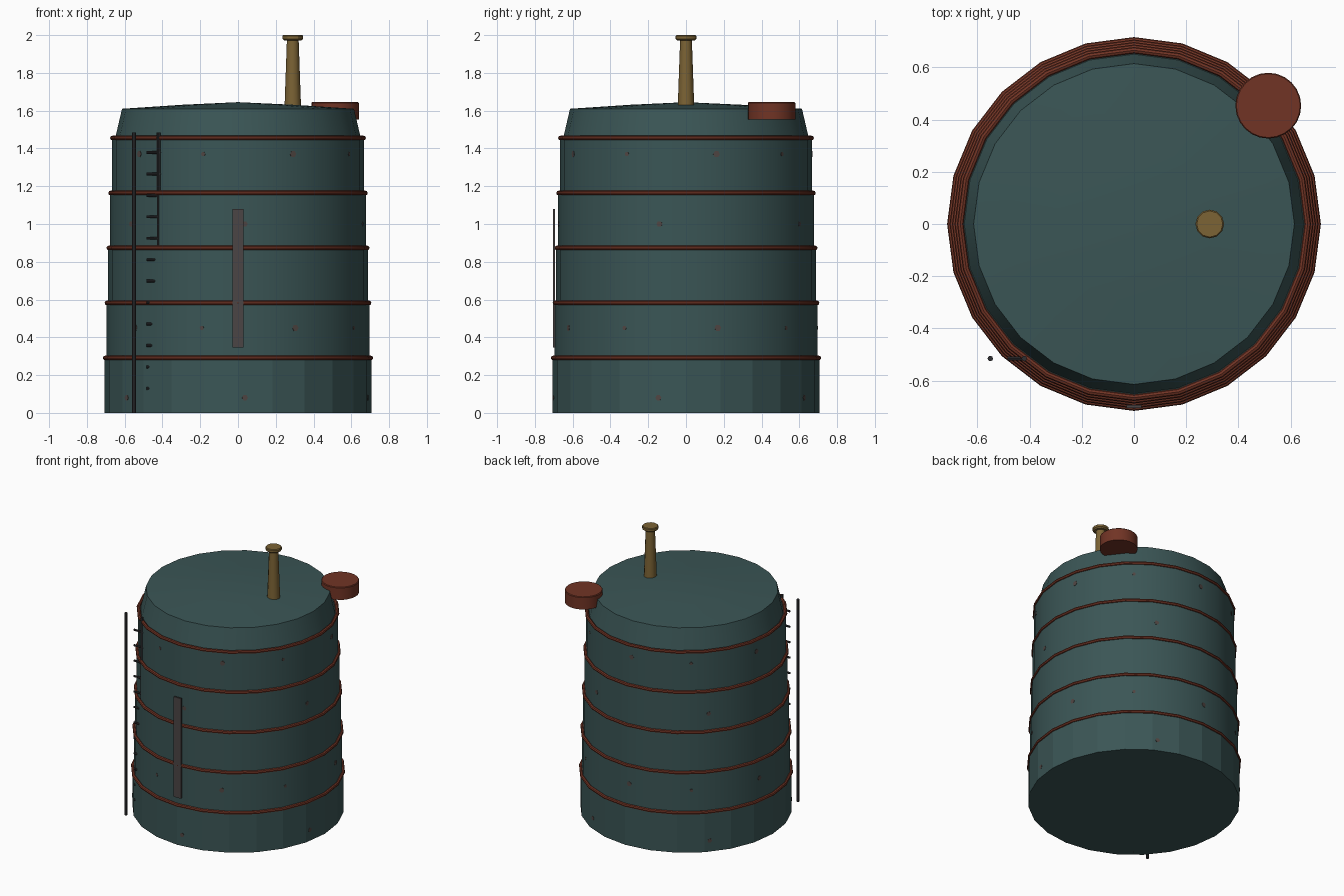
import bpy, bmesh, math
from mathutils import Matrix, Vector

cube = bpy.data.objects.get("Cube")
if cube:
    bpy.data.objects.remove(cube, do_unlink=True)


def material(name, rgb):
    m = bpy.data.materials.new(name)
    m.use_nodes = True
    m.diffuse_color = (*rgb, 1)
    m.node_tree.nodes["Principled BSDF"].inputs["Base Color"].default_value = (*rgb, 1)
    return m


TEAL = material("teal paint", (0.043, 0.092, 0.092))
RUST = material("rust red", (0.165, 0.034, 0.018))
BRASS = material("dull brass", (0.2, 0.125, 0.035))
GREY = material("warm grey", (0.07, 0.06, 0.06))
IRON = material("dark iron", (0.028, 0.028, 0.031))
STAIN = material("rust stain", (0.08, 0.06, 0.055))

SIDES = 24


def finish(name, bm, mat, smooth=True):
    bmesh.ops.recalc_face_normals(bm, faces=bm.faces)
    mesh = bpy.data.meshes.new(name)
    bm.to_mesh(mesh)
    bm.free()
    mesh.materials.append(mat)
    ob = bpy.data.objects.new(name, mesh)
    bpy.context.collection.objects.link(ob)
    if smooth:
        bpy.ops.object.select_all(action="DESELECT")
        ob.select_set(True)
        bpy.context.view_layer.objects.active = ob
        bpy.ops.object.shade_smooth_by_angle(angle=math.radians(30))
    return ob


def lathe(name, profile, mat, sides=SIDES, center=(0, 0), smooth=True, closed=False):
    """Turn (radius, z) points about a vertical axis; open profiles get capped."""
    bm = bmesh.new()
    loops = []
    for r, z in profile:
        if r == 0:
            loops.append([bm.verts.new((*center, z))] * sides)
        else:
            loops.append([bm.verts.new((center[0] + r * math.cos(math.tau * i / sides),
                                        center[1] + r * math.sin(math.tau * i / sides), z))
                          for i in range(sides)])
    pairs = list(zip(loops, loops[1:]))
    if closed:
        pairs.append((loops[-1], loops[0]))
    for a, b in pairs:
        for i in range(sides):
            j = (i + 1) % sides
            bm.faces.new(list(dict.fromkeys((a[i], a[j], b[j], b[i]))))
    if not closed:
        for r_z, loop in ((profile[0], loops[0]), (profile[-1], loops[-1])):
            if r_z[0]:
                bm.faces.new(loop)
    return finish(name, bm, mat, smooth)


def box(name, center, size, mat):
    bm = bmesh.new()
    bmesh.ops.create_cube(bm, size=1, matrix=Matrix.Translation(center) @ Matrix.Diagonal((*size, 1)))
    return finish(name, bm, mat, False)


# Stacked shell courses, each a little narrower, with a rust hoop on every seam
COURSE = 0.291
radii = [0.706 - 0.0095 * i for i in range(5)]
for i, r in enumerate(radii):
    low, high = i * COURSE, (i + 1) * COURSE
    lathe(f"shell_course_{i + 1}", [(r, low), (r, high)], TEAL, smooth=i > 0)
    hoop = [(r - 0.003 + 0.0125 * math.cos(math.tau * k / 8),
             high + 0.0125 * math.sin(math.tau * k / 8)) for k in range(8)]
    lathe(f"hoop_{i + 1}", hoop, RUST, closed=True)

# Tapered shoulder and shallow roof
lathe("roof", [(0.65, 5 * COURSE), (0.614, 1.61), (0.3, 1.631), (0, 1.645)], TEAL)

# Vent pipe with cap
lathe("vent_pipe", [(0.044, 1.61), (0.031, 1.978)], BRASS, 12, (0.29, 0))
lathe("vent_cap", [(0.046, 1.972), (0.055, 1.98), (0.055, 1.995), (0.05, 2.0)], BRASS, 12, (0.29, 0))

# Round hatch over the roof edge
lathe("roof_hatch", [(0.126, 1.553), (0.126, 1.64), (0.122, 1.645)], RUST, SIDES, (0.514, 0.453))

# Level gauge on the front
box("level_gauge", (0, -0.699, 0.713), (0.058, 0.012, 0.735), GREY)

# Ladder rails and rungs
for side, x in (("right", -0.55), ("left", -0.42)):
    lathe(f"ladder_rail_{side}", [(0.0105, 0), (0.0105, 1.485)], IRON, 8, (x, -0.515))
for i in range(12):
    bm = bmesh.new()
    place = Matrix.Translation((-0.43, -0.515, 0.13 + 0.1135 * i)) @ Matrix.Rotation(math.pi / 2, 4, "Y")
    bmesh.ops.create_cone(bm, cap_ends=True, segments=8, radius1=0.0075, radius2=0.0075,
                          depth=0.11, matrix=place)
    finish(f"ladder_rung_{i + 1}", bm, IRON)

# Faint rust stains lying on the shell facets
bm = bmesh.new()
step = math.tau / SIDES
for first, count, spacing, heights, size in ((-142, 5, 78, (0.45, 1.37), 0.018),
                                             (-106, 4, 78, (0.45, 1.37), 0.012),
                                             (-87, 5, 75, (0.08, 1.0), 0.016)):
    for k in range(count):
        angle = math.radians(first + spacing * k)
        mid = (math.floor(angle / step) + 0.5) * step
        for z in heights:
            reach = radii[int(z / COURSE)] * math.cos(step / 2) + 0.0015
            normal = Vector((math.cos(mid), math.sin(mid), 0))
            across = Vector((-normal.y, normal.x, 0))
            spot = normal * reach + across * reach * math.tan(angle - mid)
            bm.faces.new([bm.verts.new(spot + across * size * math.cos(a)
                                       + Vector((0, 0, z + size * math.sin(a))))
                          for a in (math.tau * n / 6 for n in range(6))])
# The sheets get a thin solid edge
stains = finish("rust_stains", bm, STAIN, False)
solid = stains.modifiers.new("thickness", "SOLIDIFY")
solid.thickness = 0.002
solid.offset = 0
